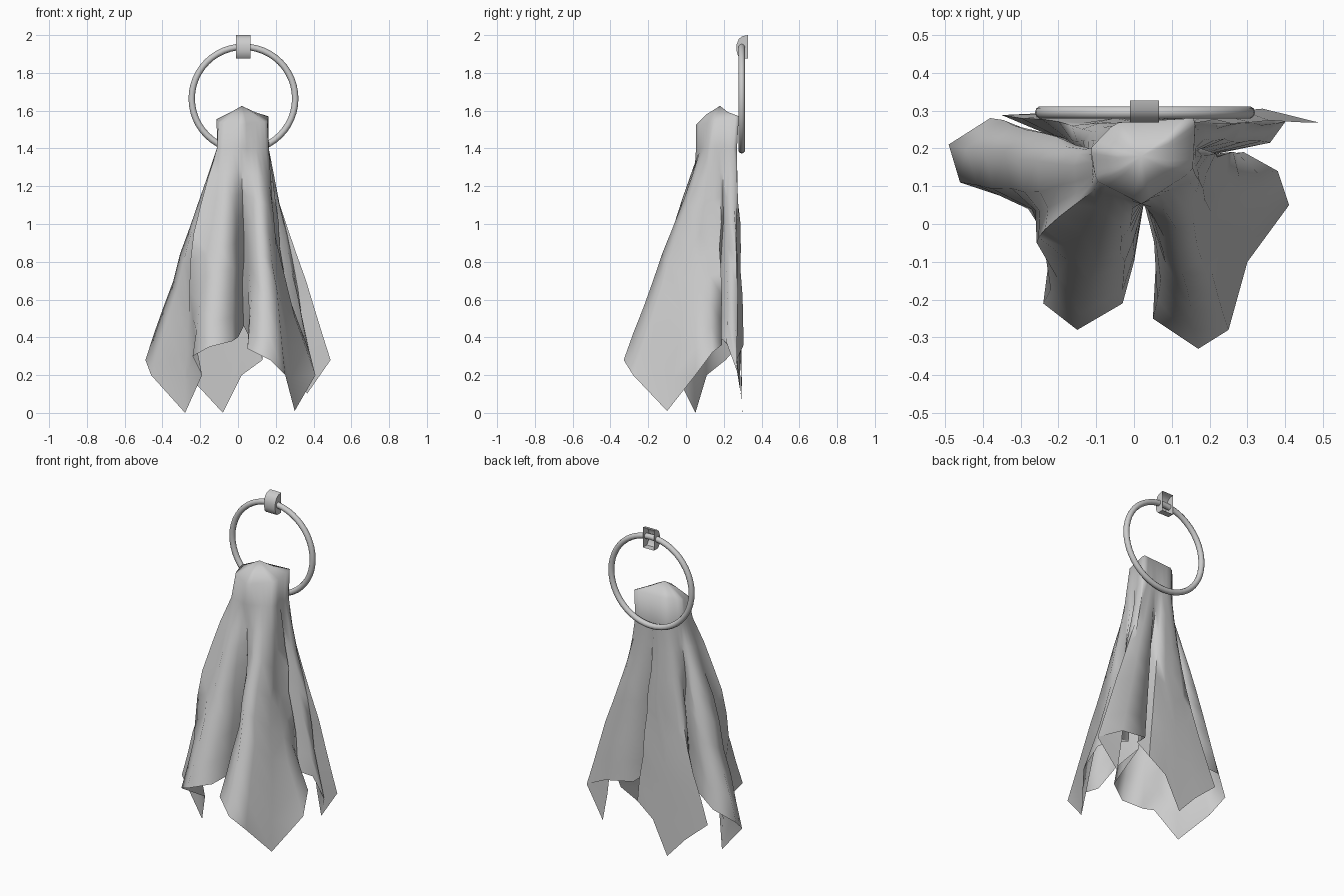
import bpy, bmesh, math, random
from mathutils import Vector

if "Cube" in bpy.data.objects:
    bpy.data.objects.remove(bpy.data.objects["Cube"], do_unlink=True)
random.seed(4)

grey = bpy.data.materials.new("plain grey")
grey.use_nodes = True
grey.diffuse_color = (0.6, 0.6, 0.6, 1)
grey.node_tree.nodes["Principled BSDF"].inputs["Base Color"].default_value = (0.6, 0.6, 0.6, 1)


def finish(name, bm, angle):
    bmesh.ops.recalc_face_normals(bm, faces=bm.faces)
    mesh = bpy.data.meshes.new(name)
    bm.to_mesh(mesh)
    bm.free()
    obj = bpy.data.objects.new(name, mesh)
    bpy.context.collection.objects.link(obj)
    mesh.materials.append(grey)
    bpy.ops.object.select_all(action="DESELECT")
    obj.select_set(True)
    bpy.context.view_layer.objects.active = obj
    bpy.ops.object.shade_smooth_by_angle(angle=math.radians(angle))


def bridge(bm, a, b):
    n = len(a)
    for i in range(n):
        bm.faces.new((a[i], b[i], b[(i + 1) % n], a[(i + 1) % n]))


# Hem of the hanging cloth, from the front cleft round by +x
hem = [Vector(p) for p in (
    (.03, .08, .46), (.06, -.08, .4), (.05, -.25, .34), (.17, -.33, .28),
    (.25, -.28, .2), (.3, -.1, .01), (.41, .05, .2), (.38, .14, .32),
    (.29, .19, .36), (.19, .18, .4), (.36, .215, .37), (.4, .27, .22),
    (.365, .29, .1), (.49, .268, .28), (.34, .305, .36), (.16, .288, .39),
    (.1, .15, .44), (.13, .288, .28), (.02, .295, .2), (-.08, .298, 0),
    (-.2, .295, .13), (-.35, .288, .26), (-.2, .225, .4), (-.15, .165, .45),
    (-.22, .22, .42), (-.38, .28, .36), (-.49, .21, .28), (-.46, .11, .2),
    (-.28, .05, 0), (-.19, -.05, .2), (-.24, -.21, .3), (-.15, -.28, .35),
    (-.03, -.21, .38), (0, -.1, .4))]
N = len(hem)

# Pleats that curve in or out halfway down: column, x, y
bulge = {i: Vector((x, y, 0)) for i, x, y in (
    (2, .02, .02), (6, -.06, -.02), (7, -.06, -.02), (21, .05, 0),
    (24, -.02, .02), (25, 0, .02), (27, 0, -.03), (28, -.05, -.04), (29, -.1, -.05))}

# Six-cornered outlines, front corner first
CORNER_ANGLES = (0, 60, 125, 205, 245, 305, 360)
NECK = ((.02, .053), (.163, .12), (.163, .27), (-.05, .262), (-.112, .2), (-.112, .09))
CAP = ((.02, .053), (.155, .14), (.163, .28), (-.05, .268), (-.115, .2), (-.1, .115))


def outline(corners, scale, z, tilt=0):
    points = [Vector((x, y, 0)) for x, y in corners + corners[:1]]
    ring = []
    for i in range(N):
        angle = 360 * i / N
        k = max(j for j in range(6) if CORNER_ANGLES[j] <= angle)
        a, b = CORNER_ANGLES[k:k + 2]
        p = points[k].lerp(points[k + 1], (angle - a) / (b - a))
        p = Vector((.023, .165, 0)).lerp(p, scale)
        p.z = z + tilt * (p.y - .1)
        ring.append(p)
    return ring


# Draped cloth: capped neck over the hook, then folds fanning out to the hem
bm = bmesh.new()
top = outline(NECK, 1, 1.4)
rows = [outline(CAP, .5, 1.58, .1), outline(CAP, 1, 1.535, .2), top]
STEPS = 8
for s in range(1, STEPS + 1):
    t = s / STEPS
    swell = math.sin(math.pi * t) if s < STEPS else 0
    row = []
    for i in range(N):
        p = top[i].lerp(hem[i], t) + bulge.get(i, Vector()) * swell
        wobble = random.uniform(-.007, .007) * swell
        p.x += wobble
        p.y = min(p.y + wobble, .305)
        row.append(p)
    rows.append(row)
loops = [[bm.verts.new(p) for p in row] for row in rows]
for upper, lower in zip(loops, loops[1:]):
    bridge(bm, upper, lower)
tip = bm.verts.new((.02, .18, 1.625))
for i in range(N):
    bm.faces.new((tip, loops[0][i], loops[0][(i + 1) % N]))
finish("draped_cloth", bm, 80)

# Round ring
bm = bmesh.new()
rings = []
for i in range(48):
    a = math.tau * i / 48
    ring = []
    for j in range(10):
        b = math.tau * j / 10
        r = .274 + .017 * math.cos(b)
        ring.append(bm.verts.new((.029 + r * math.cos(a), .295 + .017 * math.sin(b),
                                  1.664 + r * math.sin(a))))
    rings.append(ring)
for i in range(48):
    bridge(bm, rings[i], rings[(i + 1) % 48])
finish("towel_ring", bm, 60)

# Wall clip: rounded hood with an open back
bm = bmesh.new()
side = [(.327, 2), (.3, 1.995), (.28, 1.98), (.268, 1.95), (.268, 1.915),
        (.275, 1.89), (.288, 1.876), (.327, 1.876)]
left, right = [[bm.verts.new((x, y, z)) for y, z in side] for x in (-.01, .066)]
for i in range(len(side) - 1):
    bm.faces.new((left[i], left[i + 1], right[i + 1], right[i]))
bm.faces.new(left[::-1])
bm.faces.new(right)
finish("wall_clip", bm, 40)
